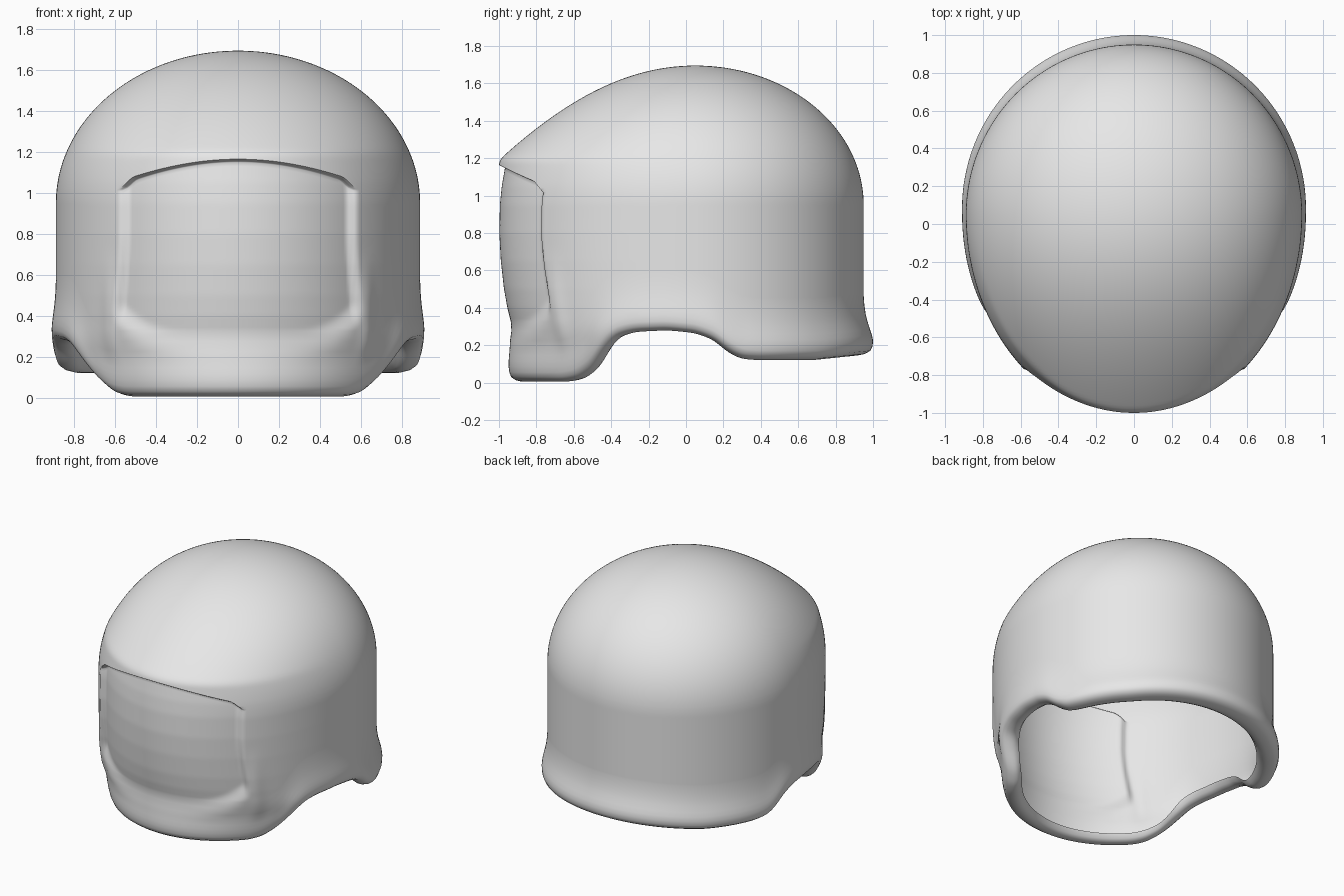
import bpy, bmesh, math

if "Cube" in bpy.data.objects:
    bpy.data.objects.remove(bpy.data.objects["Cube"])

COLS, YC = 360, 0.05            # columns around, plan centre in y
DOME_Z, DOME_H = 0.95, 0.745    # where the dome starts, and its height


def lerp_table(t, v):
    if v <= t[0][0]:
        return t[0][1]
    for (a, p), (b, q) in zip(t, t[1:]):
        if v <= b:
            return p + (q - p) * (v - a) / (b - a)
    return t[-1][1]


def step(v):
    v = max(0.0, min(1.0, v))
    return v * v * (3 - 2 * v)


# front reach by height, and lower rim height by depth
FRONT = [(0, .97), (.1, .98), (.2, .985), (.3, 1.015), (.4, 1.04), (.5, 1.058),
         (.65, 1.075), (.8, 1.083), (.95, 1.08), (1.05, 1.07), (1.165, 1.05), (1.7, 1.05)]
RIM = [(-1, .005), (-.68, .005), (-.6, .02), (-.52, .07), (-.45, .18), (-.38, .245),
       (-.28, .272), (-.1, .28), (.05, .265), (.15, .23), (.23, .165), (.3, .128),
       (.4, .12), (.7, .12), (.95, .145)]
# rim roll: height above edge, fixed offset, share of flare
ROLL = [(.045, -.11, 0), (.015, -.09, 0), (.002, -.065, 0), (0, -.045, .2), (.008, -.02, .5),
        (.025, -.004, .8), (.05, 0, .95), (.08, 0, 1), (.11, 0, .88), (.14, 0, .68),
        (.18, 0, .42), (.22, 0, .22), (.27, 0, .07), (.32, 0, 0)]


def front_reach(z):
    f = lerp_table(FRONT, z)
    if z < 1.1:
        return f
    s = min(1.0, (z - DOME_Z) / DOME_H)
    g = math.sqrt(1 - s * s) * (1.109 - .45 * (s - .32) + .2 * (s - .32) ** 2)
    h = max(0, .03 - abs(f - g)) / .03
    return min(f, g) - h * h * .03 / 4


def side_scale(z):
    s = max(0.0, min(1.0, (z - DOME_Z) / DOME_H))
    return math.sqrt(1 - s * s)


def brow_height(th):
    x = .87 * abs(math.sin(th)) if math.cos(th) > 0 else 1
    return 1.165 - .105 * min(x / .56, 1) ** 2 - .04 * step((x - .5) / .08)


def place(th, z, out, brow):
    """Point on the shell with the visor recess and cheek ridge applied."""
    c, s = math.cos(th), math.sin(th)
    rx = .89 * side_scale(z)
    ry = front_reach(z) if c > 0 else .90 * side_scale(z)
    if c > 0:
        x = rx * abs(s)
        low = .19 + .17 * (x / .6) ** 4
        width = .582 + .025 * step((.8 - z) / .5)
        mask = step((width - x) / .032) * step((brow - z) / .014) * step((z - low) / .13)
        out -= .035 * mask
        out += .012 * math.exp(-((x - .625) / .035) ** 2) * step((z - .15) / .15) * step((.75 - z) / .35)
    px, py = (rx + out) * s, YC - (ry + out) * c
    # chin narrows toward its lower edge
    px *= 1 - .10 * step((.32 - z) / .32) * step((-.3 - py) / .25)
    return px, py, z


angles = [2 * math.pi * i / COLS for i in range(COLS)]
edge = [lerp_table(RIM, YC - (1.0 if math.cos(a) > 0 else .9) * math.cos(a)) for a in angles]
for _ in range(6):
    edge = [(edge[i - 1] + 2 * edge[i] + edge[(i + 1) % COLS]) / 4 for i in range(COLS)]

bm = bmesh.new()
columns = []
for a, zb in zip(angles, edge):
    brow = brow_height(a)
    flare = .02 + .03 * max(0, -math.cos(a))
    col = [place(a, zb + d, o + k * flare, brow) for d, o, k in ROLL]
    # wall and visor face up to the brow
    z0, z1 = zb + .32, brow - .016
    col += [place(a, z0 + (z1 - z0) * i / 44, 0, brow) for i in range(1, 45)]
    col += [place(a, brow - e, 0, brow) for e in (.011, .007, .003, 0)]
    # dome
    p0 = math.asin((brow - DOME_Z) / DOME_H)
    for i in range(1, 60):
        p = p0 + (math.pi / 2 - p0) * i / 60
        col.append(place(a, DOME_Z + DOME_H * math.sin(p), 0, brow))
    columns.append([bm.verts.new(v) for v in col])

crown = bm.verts.new((0, YC, DOME_Z + DOME_H))
for i in range(COLS):
    l, r = columns[i], columns[(i + 1) % COLS]
    for j in range(len(l) - 1):
        bm.faces.new((l[j], r[j], r[j + 1], l[j + 1]))
    bm.faces.new((l[-1], r[-1], crown))
bm.normal_update()
if crown.normal.z < 0:
    bmesh.ops.reverse_faces(bm, faces=bm.faces[:])

mesh = bpy.data.meshes.new("helmet_shell")
bm.to_mesh(mesh)
bm.free()
shell = bpy.data.objects.new("helmet_shell", mesh)
bpy.context.collection.objects.link(shell)

grey = bpy.data.materials.new("light grey")
grey.diffuse_color = (.8, .8, .8, 1)
grey.use_nodes = True
grey.node_tree.nodes["Principled BSDF"].inputs["Base Color"].default_value = grey.diffuse_color
mesh.materials.append(grey)

bpy.context.view_layer.objects.active = shell
shell.select_set(True)
bpy.ops.object.shade_smooth_by_angle(angle=math.radians(50))
